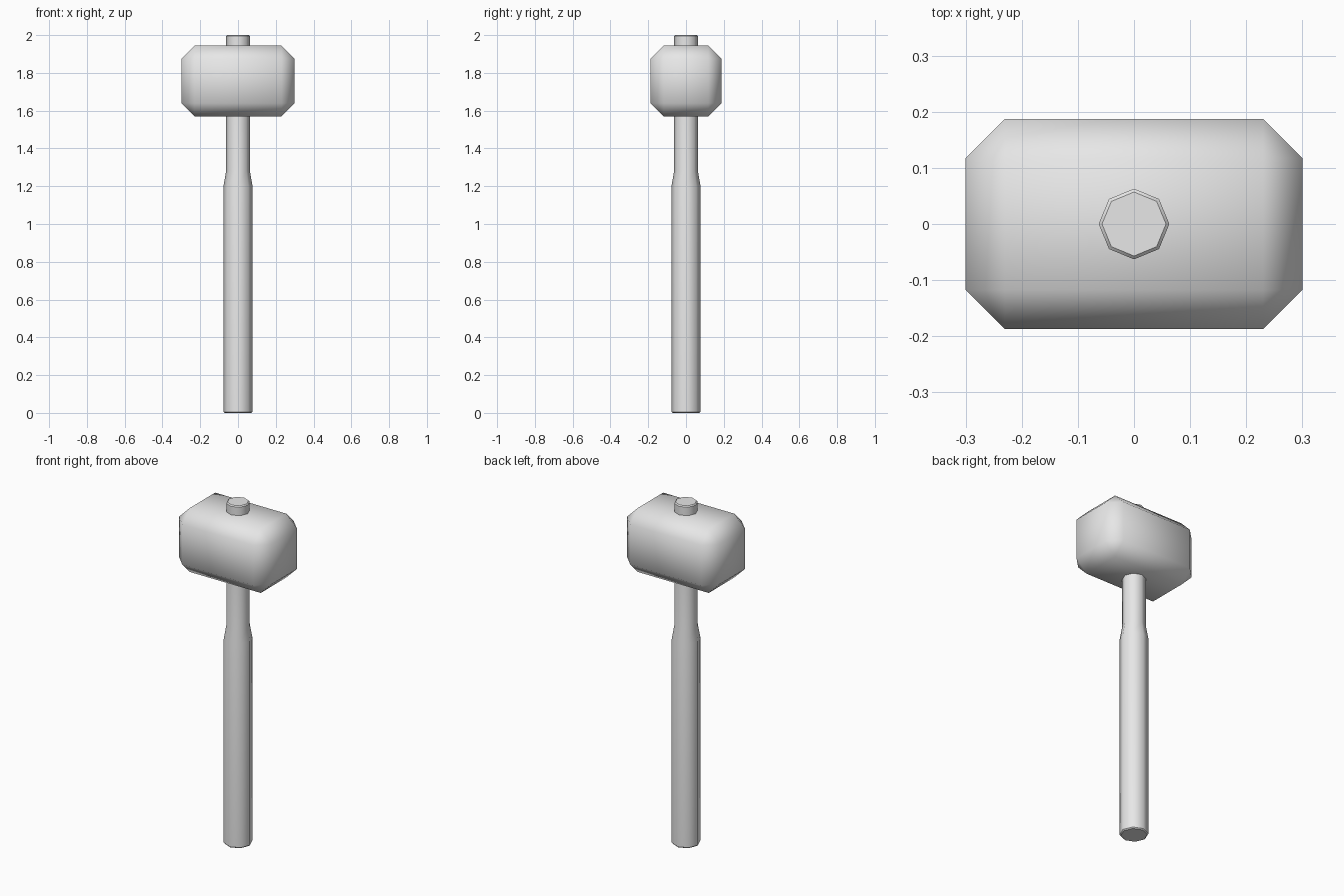
import bpy
import bmesh
from math import cos, sin, pi

cube = bpy.data.objects.get("Cube")
if cube:
    bpy.data.objects.remove(cube, do_unlink=True)

# Single plain grey
grey = bpy.data.materials.new("plain_grey")
grey.use_nodes = True
colour = (0.8, 0.8, 0.8, 1)
grey.diffuse_color = colour
grey.node_tree.nodes["Principled BSDF"].inputs["Base Color"].default_value = colour


def finish(bm, name):
    """Turn a bmesh into a named object in the scene."""
    bmesh.ops.recalc_face_normals(bm, faces=bm.faces)
    mesh = bpy.data.meshes.new(name)
    bm.to_mesh(mesh)
    bm.free()
    mesh.materials.append(grey)
    obj = bpy.data.objects.new(name, mesh)
    bpy.context.collection.objects.link(obj)
    return obj


# Mallet head: box with wide single chamfers, smooth shaded
bm = bmesh.new()
bmesh.ops.create_cube(bm, size=1)
bmesh.ops.scale(bm, vec=(0.6, 0.375, 0.375), verts=bm.verts)
bmesh.ops.translate(bm, vec=(0, 0, 1.757), verts=bm.verts)
bmesh.ops.bevel(bm, geom=bm.edges[:], offset=0.07, segments=1,
                affect='EDGES', profile=0.5)
for f in bm.faces:
    f.smooth = True
finish(bm, "mallet_head")

# Handle: eight-sided lathe profile as (radius, height)
SIDES = 8
profile = [(0.071, 0), (0.077, 0.006), (0.077, 1.2),
           (0.063, 1.28), (0.063, 1.994), (0.057, 2)]
bm = bmesh.new()
rings = [[bm.verts.new((r * cos(2 * pi * i / SIDES), r * sin(2 * pi * i / SIDES), z))
          for i in range(SIDES)] for r, z in profile]
for low, high in zip(rings, rings[1:]):
    for i in range(SIDES):
        j = (i + 1) % SIDES
        bm.faces.new((low[i], low[j], high[j], high[i])).smooth = True

# Flat end caps with crisp rims
for ring in (rings[0], rings[-1]):
    bm.faces.new(ring).smooth = False
for ring in (rings[0], rings[1], rings[-2], rings[-1]):
    for i in range(SIDES):
        bm.edges.get((ring[i], ring[(i + 1) % SIDES])).smooth = False
finish(bm, "handle")
